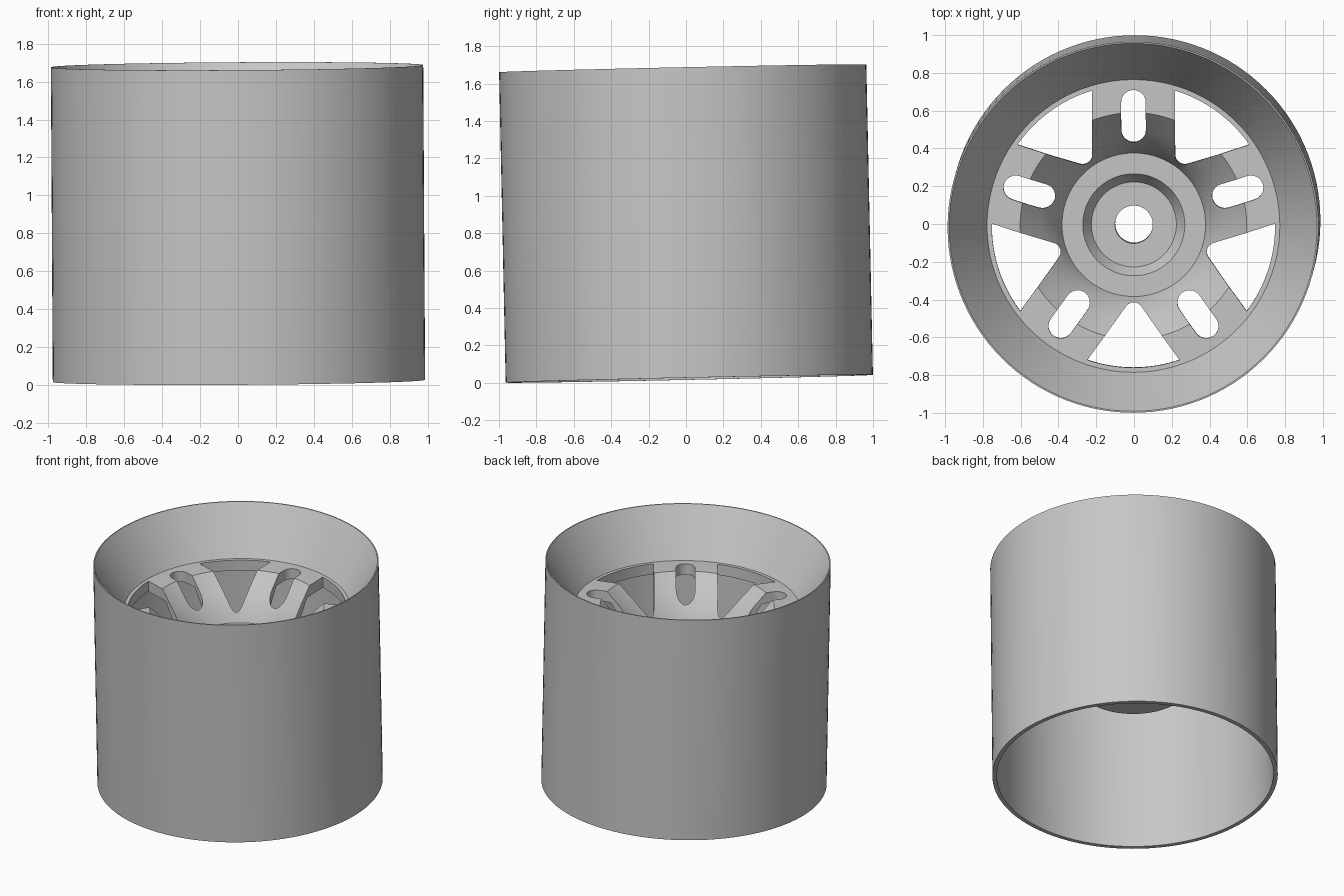
import bpy, bmesh
from math import pi, sin, cos, radians, asin
from mathutils import Matrix

SEGMENTS = 120
SPOKES = 5
STEP = 2 * pi / SPOKES
HEIGHT = 1.66

if "Cube" in bpy.data.objects:
    bpy.data.objects.remove(bpy.data.objects["Cube"], do_unlink=True)

metal = bpy.data.materials.new("light_grey_metal")
metal.use_nodes = True
grey = (0.57, 0.57, 0.57, 1)
metal.diffuse_color = grey
metal.node_tree.nodes["Principled BSDF"].inputs["Base Color"].default_value = grey


def finish(bm, name):
    bmesh.ops.remove_doubles(bm, verts=bm.verts, dist=1e-5)
    bmesh.ops.recalc_face_normals(bm, faces=bm.faces)
    mesh = bpy.data.meshes.new(name)
    bm.to_mesh(mesh)
    bm.free()
    mesh.materials.append(metal)
    obj = bpy.data.objects.new(name, mesh)
    bpy.context.collection.objects.link(obj)
    return obj


def revolve(name, profile):
    """Spin a closed (radius, height) profile around the axle."""
    bm = bmesh.new()
    verts = [bm.verts.new((r, 0, z)) for r, z in profile]
    edges = [bm.edges.new((v, verts[i - 1])) for i, v in enumerate(verts)]
    bmesh.ops.spin(bm, geom=verts + edges, cent=(0, 0, 0), axis=(0, 0, 1),
                   angle=2 * pi, steps=SEGMENTS, use_merge=True)
    return finish(bm, name)


def arc(cx, cy, radius, start, end, steps):
    angles = [start + (end - start) * i / steps for i in range(steps + 1)]
    return [(cx + radius * cos(a), cy + radius * sin(a)) for a in angles]


def prisms(name, outline, first_angle):
    """Upright cutters with one outline repeated around the axle."""
    bm = bmesh.new()
    for k in range(SPOKES):
        turn = Matrix.Rotation(first_angle + k * STEP, 4, "Z")
        verts = [bm.verts.new((x, y, 0.5)) for x, y in outline]
        face = bm.faces.new(verts)
        top = bmesh.ops.extrude_face_region(bm, geom=[face])["geom"]
        raised = [v for v in top if isinstance(v, bmesh.types.BMVert)]
        bmesh.ops.translate(bm, verts=raised, vec=(0, 0, 1))
        bmesh.ops.transform(bm, matrix=turn, verts=verts + raised)
    obj = finish(bm, name)
    obj.hide_render = True
    return obj


def cut(target, cutter):
    bpy.context.view_layer.objects.active = target
    mod = target.modifiers.new("cut", "BOOLEAN")
    mod.operation = "DIFFERENCE"
    mod.solver = "EXACT"
    mod.object = cutter
    bpy.ops.object.modifier_apply(modifier=mod.name)
    bpy.data.objects.remove(cutter, do_unlink=True)


# Barrel: thin open tube with a conical dish below the sharp upper lip
barrel = revolve("barrel", [
    (0.982, 0), (0.982, HEIGHT), (0.974, HEIGHT), (0.775, 1.32),
    (0.775, 1.24), (0.8, 1.24), (0.952, 1.5), (0.952, 0)])

# Spoked disc: flat outer ring that drops steeply into the hub
spoked_disc = revolve("spoked_disc", [
    (0.775, 1.32), (0.6, 1.32), (0.5, 1.21), (0.42, 1.11), (0.38, 1.02),
    (0.27, 1.02), (0.225, 0.95), (0.1, 0.95), (0.1, 0.72), (0.38, 0.72),
    (0.38, 0.93), (0.46, 1.06), (0.57, 1.24), (0.775, 1.24)])

# Windows: rounded wedges whose sides run parallel to the spokes
half, round_r, outer, spoke_half = STEP / 2, 0.05, 0.75, 0.22
tip = (spoke_half + round_r) / sin(half)
corner = half - asin(spoke_half / outer)
window = arc(0, 0, outer, -corner, corner, 12)
window += arc(tip, 0, round_r, pi / 2 + half, 3 * pi / 2 - half, 10)
cut(spoked_disc, prisms("window_cutter", window, radians(-90)))

# Slots: one long rounded hole in the middle of each spoke
slot = arc(0.655, 0, 0.065, -pi / 2, pi / 2, 12)
slot += arc(0.505, 0, 0.065, pi / 2, 3 * pi / 2, 12)
cut(spoked_disc, prisms("slot_cutter", slot, radians(90)))

# Lean the whole wheel slightly and rest it on the ground
lean = Matrix.Rotation(-0.006, 4, "Y") @ Matrix.Rotation(0.0212, 4, "X")
place = lean @ Matrix.Translation((0, 0, -HEIGHT / 2))
lowest = min((place @ v.co).z for v in barrel.data.vertices)
place = Matrix.Translation((0, 0, -lowest)) @ place
for obj in (barrel, spoked_disc):
    obj.data.transform(place)
    bpy.ops.object.select_all(action="DESELECT")
    obj.select_set(True)
    bpy.context.view_layer.objects.active = obj
    bpy.ops.object.shade_smooth_by_angle(angle=radians(25))
